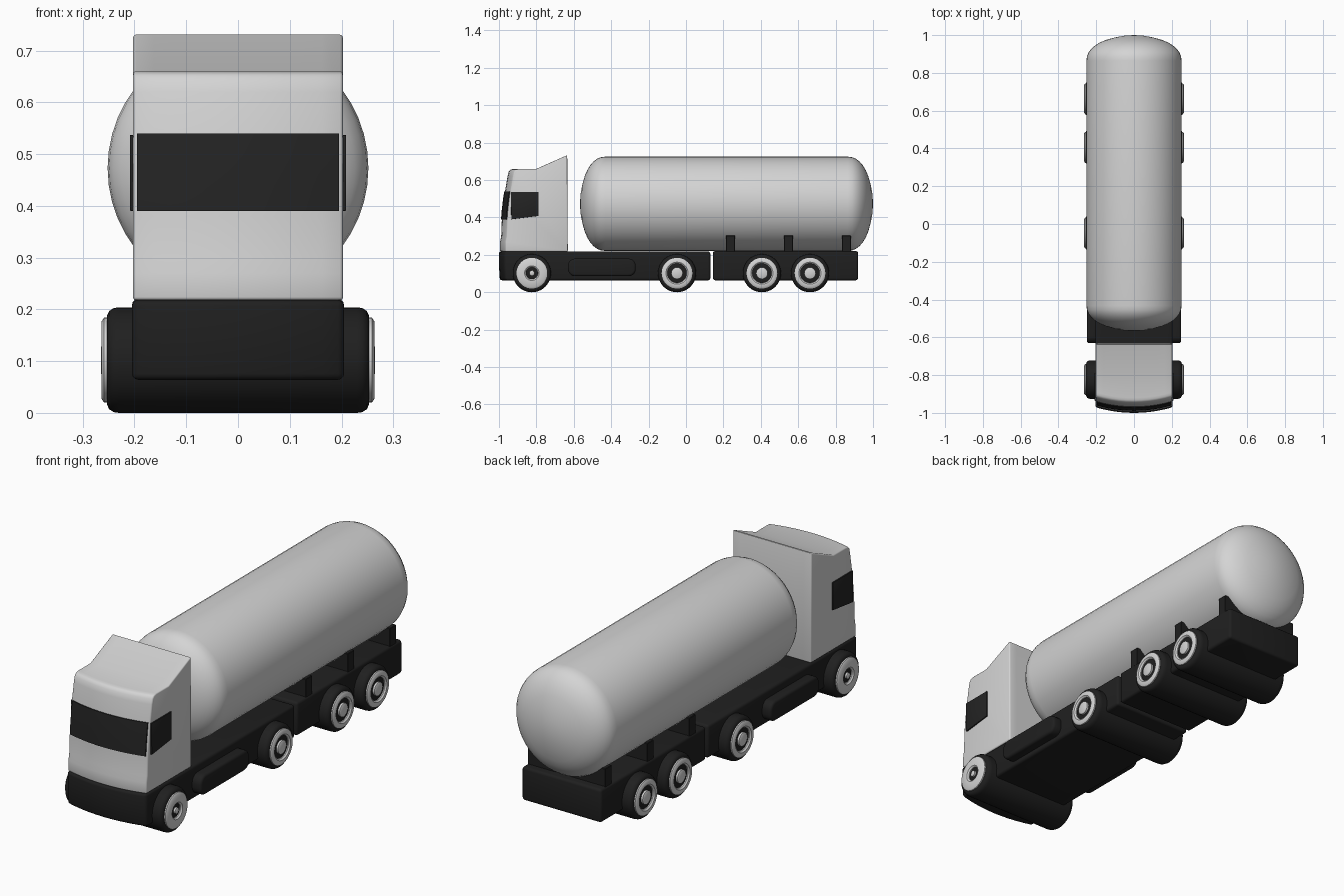
import bpy, bmesh, math

if "Cube" in bpy.data.objects:
    bpy.data.objects.remove(bpy.data.objects["Cube"])


def material(name, v):
    m = bpy.data.materials.new(name)
    m.diffuse_color = (v, v, v, 1)
    m.use_nodes = True
    m.node_tree.nodes["Principled BSDF"].inputs["Base Color"].default_value = m.diffuse_color
    return m


LIGHT = material("light grey paint", 0.66)
DARK = material("black chassis", 0.014)
GLASS = material("dark glass", 0.017)


def finish(name, bm, mat, bevel=0.0, segs=3, angle=35):
    bmesh.ops.remove_doubles(bm, verts=bm.verts, dist=1e-5)
    bmesh.ops.recalc_face_normals(bm, faces=bm.faces)
    me = bpy.data.meshes.new(name)
    bm.to_mesh(me)
    bm.free()
    ob = bpy.data.objects.new(name, me)
    bpy.context.collection.objects.link(ob)
    me.materials.append(mat)
    bpy.ops.object.select_all(action='DESELECT')
    ob.select_set(True)
    bpy.context.view_layer.objects.active = ob
    if bevel:
        b = ob.modifiers.new("bevel", 'BEVEL')
        b.width, b.segments, b.limit_method = bevel, segs, 'ANGLE'
        b.angle_limit = math.radians(30)
        bpy.ops.object.modifier_apply(modifier="bevel")
    bpy.ops.object.shade_smooth_by_angle(angle=math.radians(angle))
    return ob


def prism(name, profile, x0, x1, mat, bow=0.0, n_bow=0, cols=1, bevel=0.0, segs=3):
    """Extrude a (y, z) side profile along x; the first n_bow points curve back at the sides."""
    bm = bmesh.new()
    rows = []
    for c in range(cols + 1):
        x = x0 + (x1 - x0) * c / cols
        rows.append([bm.verts.new((x, y + (bow * (x / 0.205) ** 2 if i < n_bow else 0), z))
                     for i, (y, z) in enumerate(profile)])
    n = len(profile)
    for a, b in zip(rows, rows[1:]):
        for i in range(n):
            j = (i + 1) % n
            bm.faces.new((a[i], a[j], b[j], b[i]))
    bm.faces.new(rows[0])
    bm.faces.new(rows[-1])
    return finish(name, bm, mat, bevel, segs)


def lathe(name, pts, axis, centre, mat, segs=40, closed=False):
    """Spin (along, radius) points about the x or y axis."""
    bm = bmesh.new()
    rings = []
    for a, r in pts:
        ring = []
        for s in range(segs):
            t = 2 * math.pi * s / segs
            u, v = r * math.cos(t), r * math.sin(t)
            p = (a, u, v) if axis == 'x' else (u, a, v)
            ring.append(bm.verts.new([p[k] + centre[k] for k in range(3)]))
            if r == 0:
                break
        rings.append(ring)
    pairs = list(zip(rings, rings[1:])) + ([(rings[-1], rings[0])] if closed else [])
    for p, q in pairs:
        for s in range(segs):
            t = (s + 1) % segs
            face = [p[s % len(p)], p[t % len(p)], q[t % len(q)], q[s % len(q)]]
            bm.faces.new(list(dict.fromkeys(face)))
    return finish(name, bm, mat)


def box(y0, y1, z0, z1):
    return [(y0, z0), (y0, z1), (y1, z1), (y1, z0)]


# chassis: tractor with bowed bumper, and trailer
prism("tractor_chassis", [(-0.995, 0.064), (-1.0, 0.14), (-1.0, 0.218), (0.13, 0.218), (0.13, 0.064)],
      -0.205, 0.205, DARK, bow=0.03, n_bow=3, cols=10, bevel=0.012)
prism("trailer_chassis", box(0.144, 0.92, 0.064, 0.22), -0.205, 0.205, DARK, bevel=0.012)

# cab with bowed front and sloping roof deflector
front = [(-0.994, 0.218), (-0.994, 0.27), (-0.988, 0.30), (-0.985, 0.38), (-0.98, 0.44), (-0.973, 0.50),
         (-0.966, 0.55), (-0.954, 0.62), (-0.948, 0.644), (-0.938, 0.656), (-0.92, 0.66)]
prism("cab", front + [(-0.80, 0.66), (-0.635, 0.733), (-0.632, 0.218)],
      -0.203, 0.203, LIGHT, bow=0.03, n_bow=len(front), cols=10, bevel=0.006)

# windscreen plate following the cab front
glass = [(-0.984, 0.39), (-0.98, 0.44), (-0.973, 0.50), (-0.967, 0.54)]
shell = [(y - 0.005, z) for y, z in glass] + [(y + 0.003, z) for y, z in reversed(glass)]
prism("windscreen", shell, -0.195, 0.195, GLASS, bow=0.03, n_bow=len(shell), cols=10)

for side, s in (("left", -1), ("right", 1)):
    # side window
    prism("side_window_" + side, [(-0.934, 0.39), (-0.936, 0.537), (-0.788, 0.537), (-0.788, 0.408)],
          s * 0.2015, s * 0.209, GLASS, bevel=0.002, segs=2)
    # rounded fuel tank on the chassis side
    ends = []
    for cy, cz, a0 in ((-0.593, 0.142, 90), (-0.593, 0.124, 180), (-0.307, 0.124, 270), (-0.307, 0.142, 0)):
        for k in range(6):
            t = math.radians(a0 + 18 * k)
            ends.append((cy + 0.038 * math.cos(t), cz + 0.038 * math.sin(t)))
    prism("fuel_tank_" + side, ends, s * 0.19, s * 0.25, DARK, bevel=0.012)

# cargo tank with domed ends
dome = [(0, 0), (0.003, 0.05), (0.012, 0.1), (0.026, 0.15), (0.039, 0.18), (0.054, 0.205),
        (0.072, 0.226), (0.092, 0.241), (0.112, 0.249), (0.135, 0.252)]
pts = [(-0.567 + d, r) for d, r in dome] + [(1.0 - d, r) for d, r in reversed(dome)]
lathe("cargo_tank", pts, 'y', (0, 0, 0.473), LIGHT, segs=48)

# cradles holding the tank
for i, y in enumerate((0.238, 0.548, 0.858)):
    prism("tank_cradle_%d" % (i + 1), box(y - 0.024, y + 0.024, 0.2, 0.303), -0.2, 0.2, DARK, bevel=0.002, segs=1)

# wheels: full-width rollers with light rims and hubs
R = 0.102
half = [(0.253, 0), (0.253, 0.086), (0.249, 0.095), (0.240, 0.1005), (0.23, R)]
tyre = half + [(-a, r) for a, r in reversed(half)]
for i, y in enumerate((-0.824, -0.048, 0.406, 0.663)):
    c = (0, y, R)
    n = i + 1
    lathe("tyre_%d" % n, tyre, 'x', c, DARK)
    inner, hub = (0.032, 0.014) if i == 0 else (0.052, 0.031)
    for side, s in (("left", -1), ("right", 1)):
        ring = [(0.25, inner), (0.258, inner), (0.264, inner + 0.007), (0.264, 0.074), (0.259, 0.082), (0.25, 0.082)]
        lathe("rim_%d_%s" % (n, side), [(s * a, r) for a, r in ring], 'x', c, LIGHT, closed=True)
        cap = [(0.25, hub), (0.262, hub), (0.265, hub - 0.006), (0.265, 0)]
        lathe("hub_%d_%s" % (n, side), [(s * a, r) for a, r in cap], 'x', c, LIGHT, segs=24)
